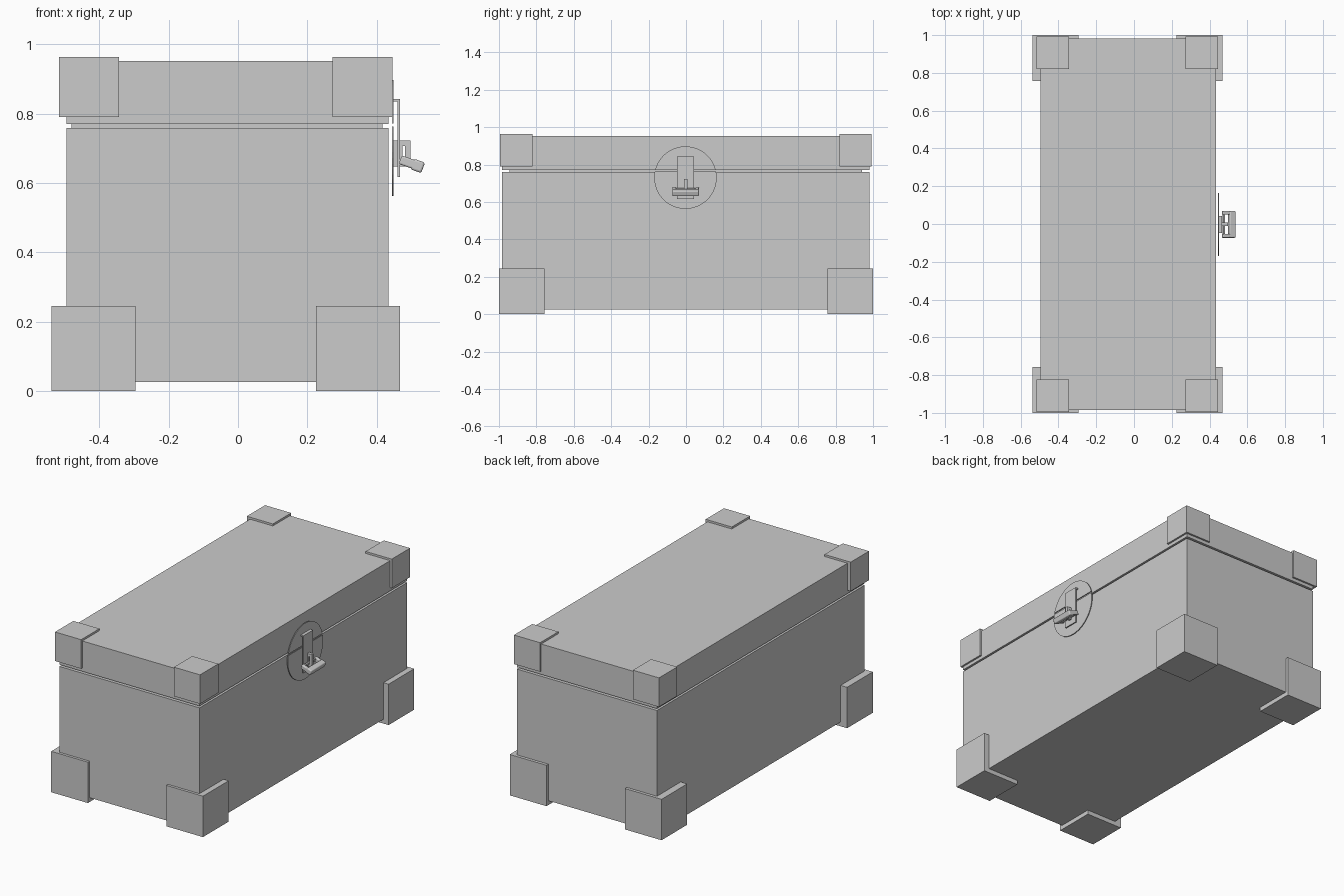
import bpy, bmesh, math
from mathutils import Matrix

if "Cube" in bpy.data.objects:
    bpy.data.objects.remove(bpy.data.objects["Cube"])


def finish(name, bm):
    bmesh.ops.recalc_face_normals(bm, faces=bm.faces)
    me = bpy.data.meshes.new(name)
    bm.to_mesh(me)
    bm.free()
    ob = bpy.data.objects.new(name, me)
    bpy.context.collection.objects.link(ob)
    return ob


def box(name, x, y, z):
    """Box from (min, max) pairs."""
    bm = bmesh.new()
    bmesh.ops.create_cube(bm, size=1)
    for v in bm.verts:
        v.co = [(r[0] + r[1]) / 2 + c * (r[1] - r[0]) for r, c in zip((x, y, z), v.co)]
    return finish(name, bm)


def prism(name, pts, axis, lo, hi):
    """Extrude a 2D outline along x (points are y,z) or y (points are x,z)."""
    bm = bmesh.new()
    place = (lambda p: (lo, p[0], p[1])) if axis == 'X' else (lambda p: (p[0], lo, p[1]))
    face = bm.faces.new([bm.verts.new(place(p)) for p in pts])
    ext = bmesh.ops.extrude_face_region(bm, geom=[face])
    move = (hi - lo, 0, 0) if axis == 'X' else (0, hi - lo, 0)
    bmesh.ops.translate(bm, vec=move, verts=[g for g in ext['geom'] if isinstance(g, bmesh.types.BMVert)])
    return finish(name, bm)


def smooth(ob, width):
    m = ob.modifiers.new("round", 'BEVEL')
    m.width, m.segments = width, 3
    bpy.ops.object.select_all(action='DESELECT')
    bpy.context.view_layer.objects.active = ob
    ob.select_set(True)
    bpy.ops.object.shade_smooth_by_angle()


# Chest body, lid and recessed lip between them
box("chest_body", (-0.495, 0.434), (-0.984, 0.982), (0.026, 0.759))
box("lid_lip", (-0.48, 0.417), (-0.945, 0.94), (0.74, 0.79))
box("chest_lid", (-0.495, 0.434), (-0.984, 0.982), (0.77, 0.952))

# Corner blocks: large feet and smaller lid corners
for label, xs, ys, size, z in (
        ("foot_corner", (-0.538, 0.468), (-1.0, 1.0), 0.243, (0, 0.245)),
        ("lid_corner", (-0.516, 0.445), (-0.995, 0.993), 0.173, (0.79, 0.964))):
    for x in ((xs[0], xs[0] + size), (xs[1] - size, xs[1])):
        for y in ((ys[0], ys[0] + size), (ys[1] - size, ys[1])):
            box(label, x, y, z)

# Round lock plate, split along the lid seam
R, CY, CZ = 0.167, -0.003, 0.73
for name, cut, up in (("lock_plate_lower", 0.763, False), ("lock_plate_upper", 0.772, True)):
    a = math.asin((cut - CZ) / R)
    start, end = (a, math.pi - a) if up else (math.pi - a, 2 * math.pi + a)
    pts = [(CY + R * math.cos(start + (end - start) * i / 32),
            CZ + R * math.sin(start + (end - start) * i / 32)) for i in range(33)]
    prism(name, pts, 'X', 0.444, 0.449)

# Hasp: bent strap hanging from the upper plate
prism("hasp", [(0.446, 0.842), (0.467, 0.842), (0.467, 0.617), (0.46, 0.617),
               (0.46, 0.835), (0.446, 0.835)], 'Y', -0.048, 0.043)

# Staple: thin loop made of four bars
for x, z in (((0.446, 0.474), (0.648, 0.723)), ((0.481, 0.497), (0.648, 0.723)),
             ((0.474, 0.481), (0.707, 0.723)), ((0.474, 0.481), (0.648, 0.66))):
    box("staple", x, (-0.011, 0.007), z)

# Padlock: tilted solid bar with two arms and a thin shackle through the staple
tilt = (Matrix.Translation((0.47, 0, 0.667)) @ Matrix.Rotation(math.radians(20), 4, 'Y'))
parts = [("padlock_bar", (0.034, 0.068), (-0.073, 0.069), (-0.016, 0.016), 0.006),
         ("padlock_shackle", (0, 0.01), (-0.06, 0.056), (-0.009, 0.009), 0.003)]
for y in ((-0.073, -0.053), (0.049, 0.069)):
    parts.append(("padlock_arm", (-0.002, 0.05), y, (-0.013, 0.013), 0.005))
for name, x, y, z, w in parts:
    ob = box(name, x, y, z)
    ob.data.transform(tilt)
    smooth(ob, w)
